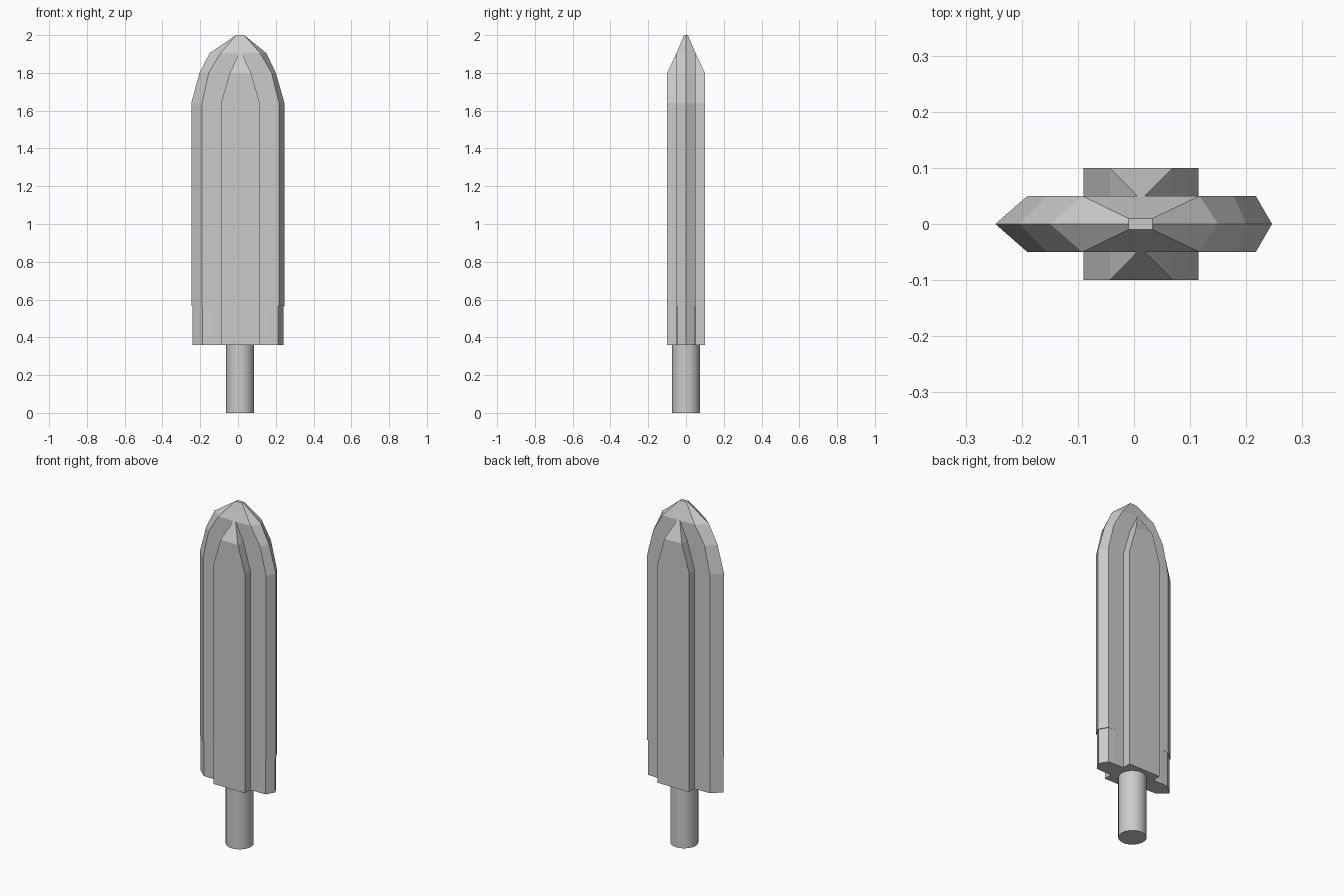
import bpy, bmesh

if "Cube" in bpy.data.objects:
    bpy.data.objects.remove(bpy.data.objects["Cube"])


def loft(name, rings):
    """Flat-faced solid skinned through rings of points, bottom to top."""
    bm = bmesh.new()
    loops = [[bm.verts.new(p) for p in ring] for ring in rings]
    for a, b in zip(loops, loops[1:]):
        n = len(a)
        for i in range(n):
            j = (i + 1) % n
            bm.faces.new((a[i], a[j], b[j], b[i]))
    bm.faces.new(loops[0][::-1])
    bm.faces.new(loops[-1])
    bmesh.ops.recalc_face_normals(bm, faces=bm.faces[:])
    mesh = bpy.data.meshes.new(name)
    bm.to_mesh(mesh)
    bm.free()
    obj = bpy.data.objects.new(name, mesh)
    bpy.context.collection.objects.link(obj)
    return obj


def section(z, half, front):
    """Mirror the half profile (left point, front points, right point) in y."""
    (xl, xr) = half
    pts = [(xl, 0, z)] + [(x, -y, z) for x, y in front] + [(xr, 0, z)]
    return pts + [(x, y, z) for x, y in reversed(front)]


# Wide body with pointed side edges; the skirt below is slightly inset
skirt = ((-0.242, 0.241), [(-0.188, 0.048), (-0.15, 0.05), (0.17, 0.05), (0.213, 0.048)])
loft("lower_body", [section(z, *skirt) for z in (0.36, 0.565)])

body = [
    (0.565, -0.247, 0.246, -0.19, 0.217, 0.05),
    (1.64, -0.247, 0.246, -0.19, 0.217, 0.05),
    (1.80, -0.204, 0.2, -0.155, 0.178, 0.05),
    (1.905, -0.15, 0.15, -0.092, 0.117, 0.05),
    (2.0, -0.01, 0.033, -0.01, 0.033, 0.01),
]
loft("upper_body", [section(z, (l, r), [(fl, y), (fr, y)])
                    for z, l, r, fl, fr, y in body])

# Raised centre panel running through front and back
panel = [
    (0.36, -0.09, 0.115, 0.1),
    (1.64, -0.09, 0.115, 0.1),
    (1.80, -0.043, 0.069, 0.1),
    (1.905, 0.006, 0.019, 0.05),
]
loft("centre_panel", [[(l, -y, z), (r, -y, z), (r, y, z), (l, y, z)]
                      for z, l, r, y in panel])

# Round stick
bpy.ops.mesh.primitive_cylinder_add(vertices=32, radius=0.074, depth=0.37,
                                    location=(0.011, 0, 0.185))
bpy.context.object.name = "stick"
bpy.ops.object.shade_smooth_by_angle()
